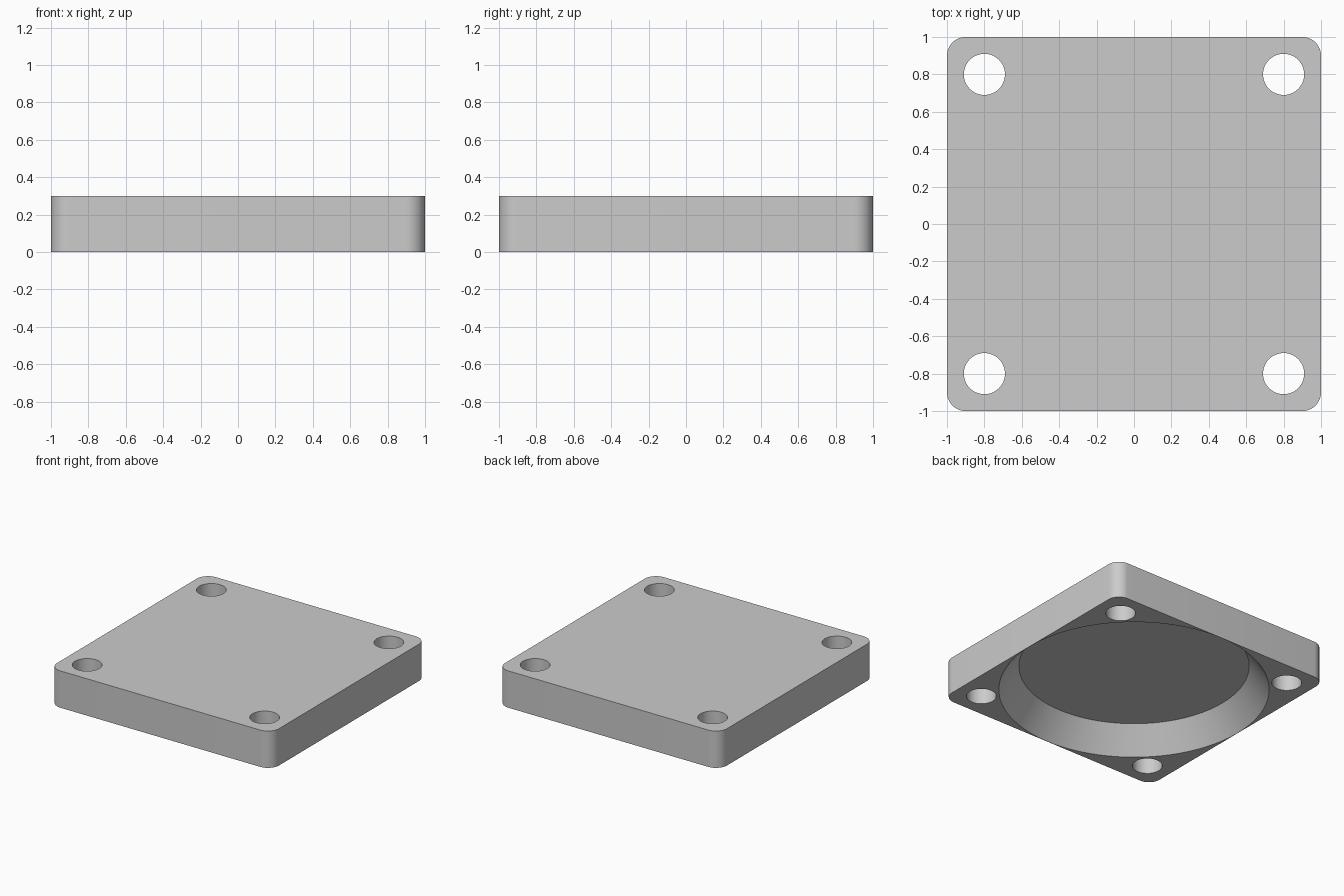
import bpy
import math

if "Cube" in bpy.data.objects:
    bpy.data.objects.remove(bpy.data.objects["Cube"], do_unlink=True)

HEIGHT = 0.3
CORNER_RADIUS = 0.1
HOLE_RADIUS = 0.11
HOLE_OFFSET = 0.8
RECESS_DEPTH = 0.2
RIM_RADIUS = 0.998
FLOOR_RADIUS = 0.85

grey = bpy.data.materials.new("light_grey")
grey.use_nodes = True
colour = (0.6, 0.6, 0.6, 1)
grey.diffuse_color = colour
grey.node_tree.nodes["Principled BSDF"].inputs["Base Color"].default_value = colour


def cut(target, cutter):
    """Subtract the cutter from the target, then discard it."""
    cutter.hide_render = True
    mod = target.modifiers.new("cut", "BOOLEAN")
    mod.operation = "DIFFERENCE"
    mod.solver = "EXACT"
    mod.object = cutter
    bpy.context.view_layer.objects.active = target
    bpy.ops.object.modifier_apply(modifier=mod.name)
    bpy.data.objects.remove(cutter, do_unlink=True)


# Square plate with rounded upright corners
bpy.ops.mesh.primitive_cube_add(size=2, location=(0, 0, HEIGHT / 2))
plate = bpy.context.object
plate.name = "plate"
plate.scale.z = HEIGHT / 2
bpy.ops.object.transform_apply(location=True, scale=True)
weights = plate.data.attributes.new("bevel_weight_edge", "FLOAT", "EDGE")
for edge in plate.data.edges:
    a, b = (plate.data.vertices[i].co for i in edge.vertices)
    weights.data[edge.index].value = float(abs(a.z - b.z) > HEIGHT / 2)
bevel = plate.modifiers.new("round_corners", "BEVEL")
bevel.limit_method = "WEIGHT"
bevel.width = CORNER_RADIUS
bevel.segments = 12
bpy.ops.object.modifier_apply(modifier=bevel.name)
plate.data.materials.append(grey)

# Tapered round recess in the underside, extended below for a clean cut
extra = 0.1
slope = (RIM_RADIUS - FLOOR_RADIUS) / RECESS_DEPTH
bpy.ops.mesh.primitive_cone_add(
    vertices=128, radius1=RIM_RADIUS + slope * extra, radius2=FLOOR_RADIUS,
    depth=RECESS_DEPTH + extra, location=(0, 0, (RECESS_DEPTH - extra) / 2))
recess = bpy.context.object
recess.name = "recess_cutter"
recess.data.materials.append(grey)
cut(plate, recess)

# Four through holes near the corners
for sx in (-1, 1):
    for sy in (-1, 1):
        bpy.ops.mesh.primitive_cylinder_add(
            vertices=48, radius=HOLE_RADIUS, depth=1,
            location=(sx * HOLE_OFFSET, sy * HOLE_OFFSET, HEIGHT / 2))
        hole = bpy.context.object
        hole.name = "hole_cutter"
        hole.data.materials.append(grey)
        cut(plate, hole)

# Smooth curved walls, keep the rims sharp
bpy.ops.object.select_all(action="DESELECT")
plate.select_set(True)
bpy.context.view_layer.objects.active = plate
bpy.ops.object.shade_smooth_by_angle(angle=math.radians(25))
